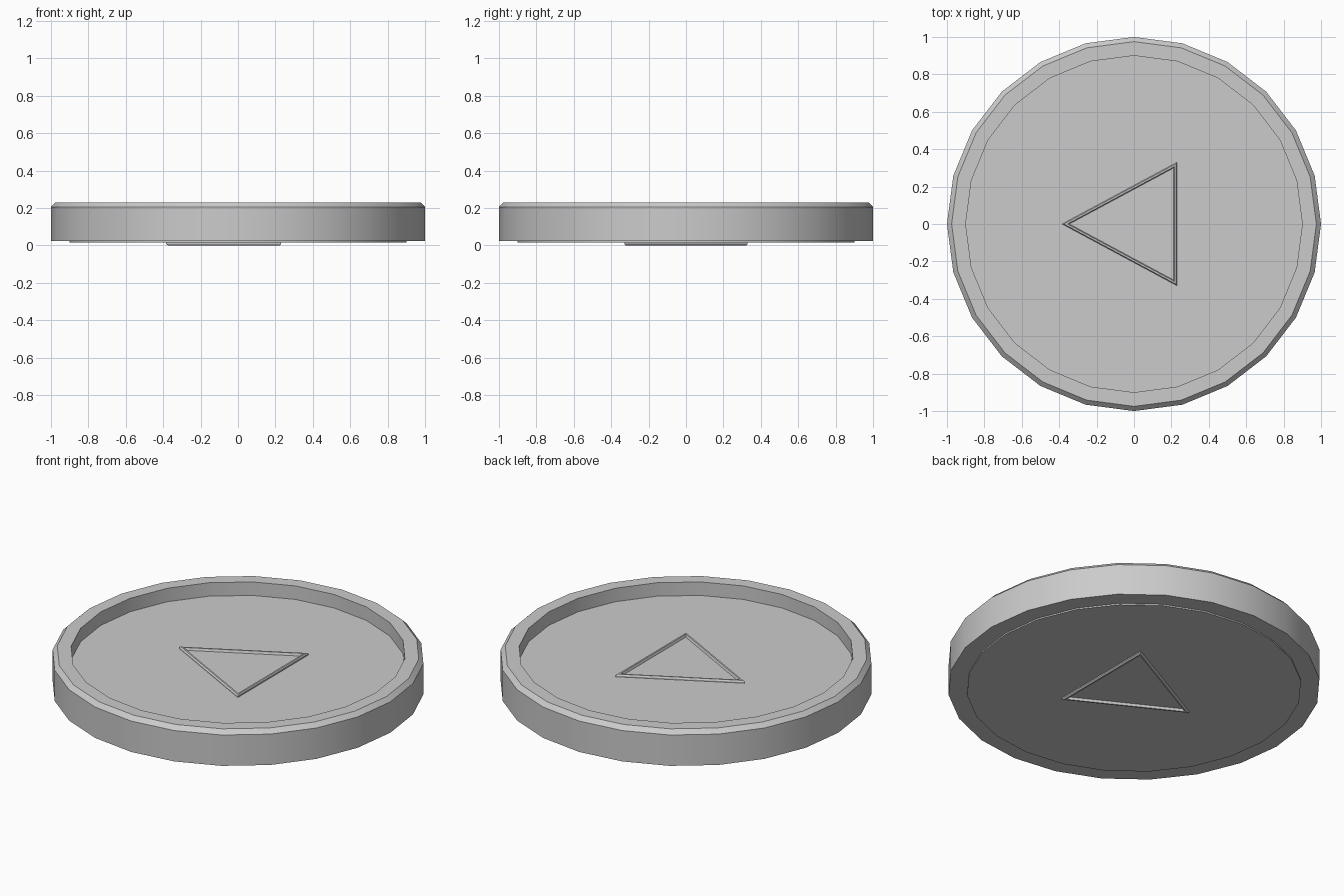
import bpy, bmesh, math
from mathutils import Vector

cube = bpy.data.objects.get("Cube")
if cube:
    bpy.data.objects.remove(cube, do_unlink=True)

grey = bpy.data.materials.new("plain grey")
grey.use_nodes = True
colour = (0.6, 0.6, 0.6, 1)
grey.diffuse_color = colour
grey.node_tree.nodes["Principled BSDF"].inputs["Base Color"].default_value = colour


def make_object(name, bm):
    bmesh.ops.recalc_face_normals(bm, faces=bm.faces)
    mesh = bpy.data.meshes.new(name)
    bm.to_mesh(mesh)
    bm.free()
    mesh.materials.append(grey)
    ob = bpy.data.objects.new(name, mesh)
    bpy.context.collection.objects.link(ob)
    bpy.ops.object.select_all(action="DESELECT")
    ob.select_set(True)
    bpy.context.view_layer.objects.active = ob
    bpy.ops.object.shade_smooth_by_angle(angle=math.radians(30))
    return ob


def loft(bm, loops, closed=False):
    """Join point loops with quads, capping the ends or closing the tube."""
    rings = [[bm.verts.new(p) for p in loop] for loop in loops]
    pairs = list(zip(rings, rings[1:]))
    if closed:
        pairs.append((rings[-1], rings[0]))
    else:
        bm.faces.new(rings[0])
        bm.faces.new(rings[-1])
    for a, b in pairs:
        for i in range(len(a)):
            j = (i + 1) % len(a)
            bm.faces.new((a[i], a[j], b[j], b[i]))


def circle(r, z, sides=24):
    return [(r * math.cos(math.tau * i / sides), r * math.sin(math.tau * i / sides), z)
            for i in range(sides)]


# Shallow dish: stepped base, outer wall, bevelled rim, sunken floor
FLOOR, BASE = 0.15, 0.014
bm = bmesh.new()
loft(bm, [circle(r, z) for r, z in (
    (0.9, BASE), (0.9, 0.022), (1.0, 0.022), (1.0, 0.205),
    (0.975, 0.23), (0.9, 0.23), (0.9, FLOOR))])
make_object("dish", bm)

# Triangular raised outline on the floor and on the underside
corners = [Vector((-0.385, 0, 0)), Vector((0.23, -0.33, 0)), Vector((0.23, 0.33, 0))]
centre = Vector((0.025, 0, 0))


def triangle(scale, z):
    return [centre + (c - centre) * scale + Vector((0, 0, z)) for c in corners]


for name, z, rise in (("floor_triangle", FLOOR, 0.014), ("base_triangle", BASE, -BASE)):
    bm = bmesh.new()
    loft(bm, [triangle(s, z + h) for s, h in (
        (1.0, -rise * 0.2), (1.0, rise * 0.5), (0.975, rise),
        (0.93, rise), (0.9, -rise * 0.2))], closed=True)
    make_object(name, bm)
